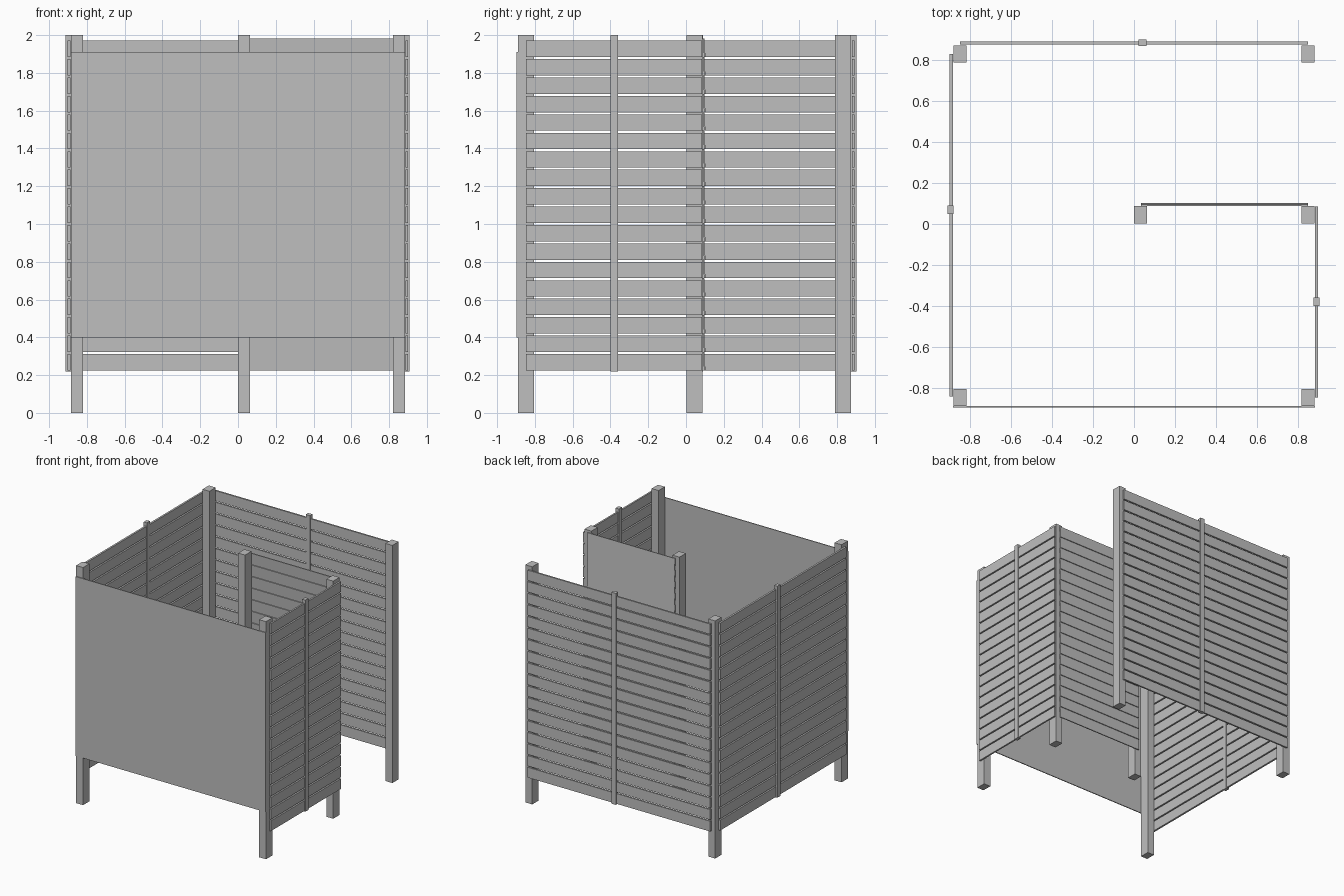
import bpy, bmesh
from mathutils import Matrix, Vector

cube = bpy.data.objects.get("Cube")
if cube:
    bpy.data.objects.remove(cube, do_unlink=True)

# Single grey finish
GREY = (0.52, 0.52, 0.52, 1)
mat = bpy.data.materials.new("plain grey")
mat.use_nodes = True
mat.diffuse_color = GREY
mat.node_tree.nodes["Principled BSDF"].inputs["Base Color"].default_value = GREY


def add_box(bm, lo, hi, tilt=0.0):
    """Box between two corners, optionally tilted about its long x axis."""
    lo, hi = Vector(lo), Vector(hi)
    m = (Matrix.Translation((lo + hi) / 2) @ Matrix.Rotation(tilt, 4, 'X')
         @ Matrix.Diagonal((*(hi - lo), 1)))
    bmesh.ops.create_cube(bm, size=1, matrix=m)


def make(name, boxes):
    bm = bmesh.new()
    for b in boxes:
        add_box(bm, *b)
    mesh = bpy.data.meshes.new(name)
    bm.to_mesh(mesh)
    bm.free()
    mesh.materials.append(mat)
    ob = bpy.data.objects.new(name, mesh)
    bpy.context.collection.objects.link(ob)
    return ob


SLATS, BOTTOM, PITCH, SLAT_H = 18, 0.225, 0.0976, 0.0865


def slats(x0, x1, y0, y1, height=SLAT_H, tilt=0.0):
    """Stack of horizontal boards over a plan rectangle."""
    for i in range(SLATS):
        z = BOTTOM + i * PITCH
        yield (x0, y0, z), (x1, y1, z + height), tilt


# Posts: (name, centre x, front y)
for name, x, y in (("front_right_post", -0.852, -0.89), ("front_left_post", 0.852, -0.89),
                   ("back_right_post", -0.852, 0.79), ("back_left_post", 0.852, 0.79),
                   ("inner_post", 0.032, 0.003), ("middle_left_post", 0.852, 0.003)):
    make(name, [((x - 0.032, y, 0), (x + 0.032, y + 0.084, 2))])

# Solid front sheet
make("front_sheet", [((-0.885, -0.898, 0.4), (0.885, -0.89, 1.91))])

# Slatted walls
make("back_slats", slats(-0.85, 0.85, 0.878, 0.892))
make("right_slats", slats(-0.902, -0.886, -0.845, 0.832))
make("left_slats", slats(0.886, 0.9, -0.848, 0.085))

# Inner partition with lapped boards, lower edges outward
make("partition_boards", slats(0.035, 0.85, 0.092, 0.1, 0.098, 0.07))

# Upright battens holding the slats
make("back_batten", [((0.022, 0.87, 0.22), (0.062, 0.902, 2))])
make("right_batten", [((-0.913, 0.05, 0.22), (-0.884, 0.09, 2))])
make("left_batten", [((0.877, -0.4, 0.22), (0.908, -0.36, 2))])
